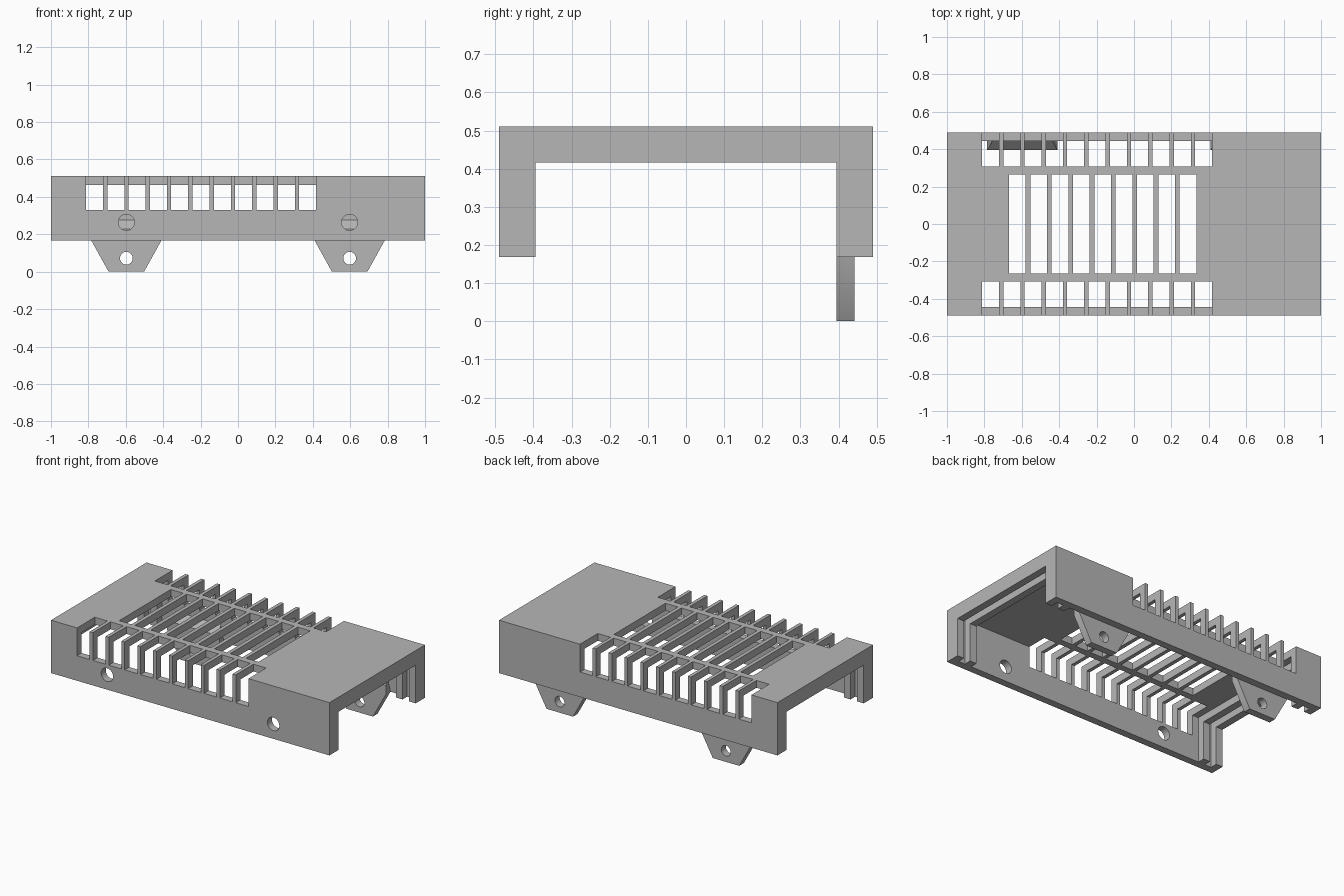
import bpy, bmesh, math
from mathutils import Matrix, Vector

cube = bpy.data.objects.get("Cube")
if cube:
    bpy.data.objects.remove(cube, do_unlink=True)

# Main dimensions
HALF_W = 0.49
BASE, TOP = 0.168, 0.511
T = 0.0475                      # wall thickness
PITCH = 0.114                   # spacing of the vent slots

grey = bpy.data.materials.new("plain grey")
grey.use_nodes = True
COLOUR = (0.47, 0.47, 0.47, 1)
grey.diffuse_color = COLOUR
grey.node_tree.nodes["Principled BSDF"].inputs["Base Color"].default_value = COLOUR


def finish(bm, name):
    bmesh.ops.recalc_face_normals(bm, faces=bm.faces)
    mesh = bpy.data.meshes.new(name)
    bm.to_mesh(mesh)
    bm.free()
    mesh.materials.append(grey)
    obj = bpy.data.objects.new(name, mesh)
    bpy.context.scene.collection.objects.link(obj)
    return obj


def boxes(name, spans):
    """One mesh of separate boxes, each given as x, y and z spans."""
    bm = bmesh.new()
    for span in spans:
        mid = Vector([(a + b) / 2 for a, b in span])
        size = Vector([abs(b - a) for a, b in span])
        bmesh.ops.create_cube(bm, size=1, matrix=Matrix.Translation(mid) @ Matrix.Diagonal(size).to_4x4())
    return finish(bm, name)


def pins(name, y, z, radius):
    """Cylinders along y at both mounting positions."""
    bm = bmesh.new()
    for x in (-0.597, 0.597):
        place = Matrix.Translation((x, y, z)) @ Matrix.Rotation(math.pi / 2, 4, "X")
        bmesh.ops.create_cone(bm, cap_ends=True, segments=32, radius1=radius,
                              radius2=radius, depth=0.3, matrix=place)
    return finish(bm, name)


def cut(target, cutter):
    """Subtract the cutter from the target and discard it."""
    cutter.hide_render = True
    mod = target.modifiers.new("cut", "BOOLEAN")
    mod.operation, mod.solver, mod.object = "DIFFERENCE", "EXACT", cutter
    bpy.context.view_layer.objects.active = target
    bpy.ops.object.modifier_apply(modifier=mod.name)
    bpy.data.objects.remove(cutter, do_unlink=True)


# Channel-shaped shell, open at both ends and below
shell = boxes("vented_shell", [((-1, 1), (-HALF_W, HALF_W), (BASE, TOP))])
inner = HALF_W - 2 * T
cut(shell, boxes("channel_cutter", [((-2, 2), (-inner, inner), (-1, TOP - 2 * T))]))

# Thin-walled middle and a panel groove near each end, leaving ribs
room = HALF_W - T
cut(shell, boxes("room_cutter", [(span, (-room, room), (-1, TOP - T)) for span in
                                 ((-0.857, 0.857), (0.905, 0.952), (-0.952, -0.905))]))

# Edge slots wrapping from the top down both long walls
cut(shell, boxes("edge_slot_cutter", [
    ((-0.813 + i * PITCH, -0.722 + i * PITCH), (side * 0.308, side * 0.7), (0.33, 0.8))
    for i in range(11) for side in (-1, 1)]))

# Long vents across the top
cut(shell, boxes("top_vent_cutter", [
    ((-0.668 + i * PITCH, -0.579 + i * PITCH), (-0.265, 0.265), (0.43, 0.8))
    for i in range(9)]))

# Screw access holes in the front wall
cut(shell, pins("access_hole_cutter", -HALF_W, 0.264, 0.043))

# Mounting tabs inside the back wall, with a sloped shoulder on top
bm = bmesh.new()
for centre in (-0.597, 0.597):
    def ring(y, half, top):
        outline = [(-0.095, 0), (0.095, 0), (0.188, BASE), (half, top), (-half, top), (-0.188, BASE)]
        return [bm.verts.new((centre + x, y, z)) for x, z in outline]
    near, far = ring(inner, 0.188, 0.228), ring(room, 0.161, 0.276)
    bm.faces.new(near)
    bm.faces.new(far)
    for i in range(6):
        j = (i + 1) % 6
        if i in (2, 4):         # twisted sides are split into triangles
            bm.faces.new((near[i], near[j], far[i]))
            bm.faces.new((near[j], far[j], far[i]))
        else:
            bm.faces.new((near[i], near[j], far[j], far[i]))
tabs = finish(bm, "mounting_tabs")
cut(tabs, pins("tab_hole_cutter", room, 0.072, 0.034))

# Smooth only the round holes
for obj in (shell, tabs):
    bpy.ops.object.select_all(action="DESELECT")
    obj.select_set(True)
    bpy.context.view_layer.objects.active = obj
    bpy.ops.object.shade_smooth_by_angle(angle=math.radians(30))
